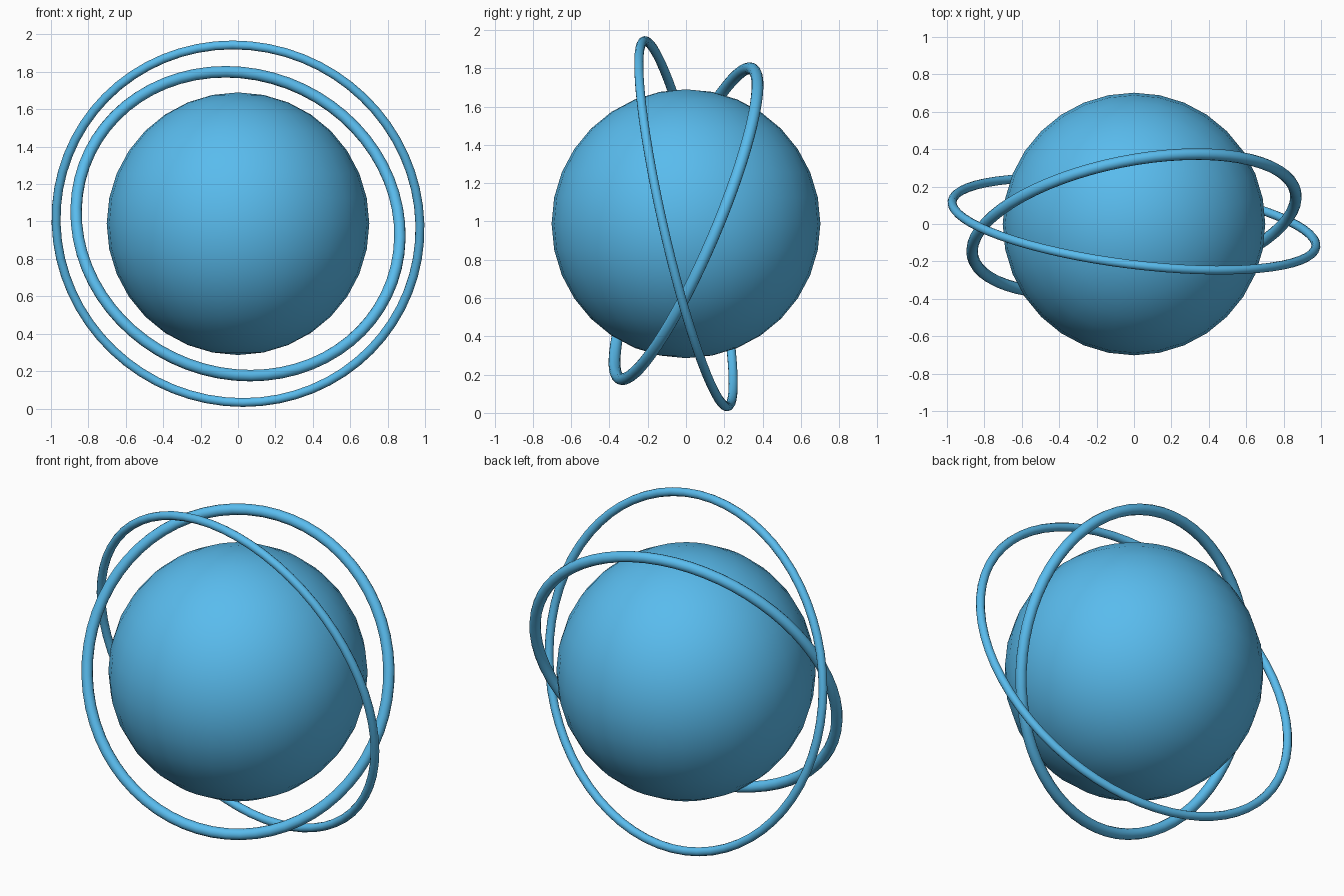
import bpy
from math import radians
from mathutils import Vector

if "Cube" in bpy.data.objects:
    bpy.data.objects.remove(bpy.data.objects["Cube"])

CENTRE = (0, 0, 0.988)

blue = bpy.data.materials.new("sky_blue")
blue.diffuse_color = (0.10, 0.50, 0.85, 1)
blue.use_nodes = True
blue.node_tree.nodes["Principled BSDF"].inputs["Base Color"].default_value = blue.diffuse_color


def finish(name):
    obj = bpy.context.object
    obj.name = name
    obj.data.materials.append(blue)
    bpy.ops.object.shade_smooth_by_angle(angle=radians(40))


def ring(name, radius, tube, a, b):
    # tilted ring lying in the plane y = a*x + b*z through the centre
    tilt = Vector((a, -1, b)).to_track_quat('Z', 'Y').to_euler()
    bpy.ops.mesh.primitive_torus_add(
        major_radius=radius, minor_radius=tube,
        major_segments=64, minor_segments=12,
        location=CENTRE, rotation=tilt)
    finish(name)


# central ball
bpy.ops.mesh.primitive_uv_sphere_add(segments=32, ring_count=16, radius=0.702, location=CENTRE)
finish("ball")

# two orbit rings tilted in different directions
ring("inner_ring", 0.88, 0.031, 0.198, 0.425)
ring("outer_ring", 0.98, 0.024, -0.125, -0.228)
